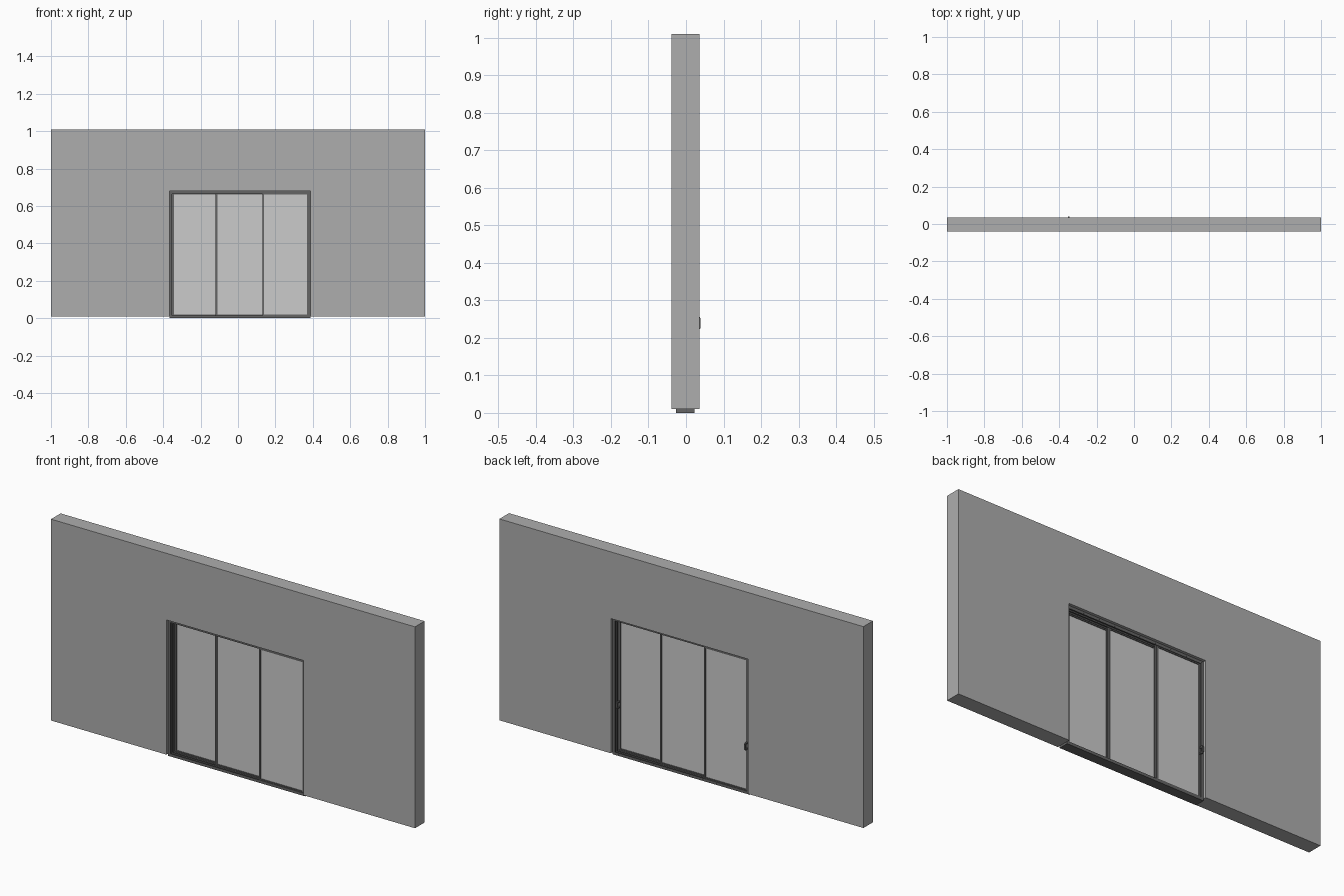
import bpy, bmesh

if "Cube" in bpy.data.objects:
    bpy.data.objects.remove(bpy.data.objects["Cube"])


def mat(name, v):
    m = bpy.data.materials.new(name)
    m.diffuse_color = (v, v, v, 1)
    m.use_nodes = True
    m.node_tree.nodes["Principled BSDF"].inputs["Base Color"].default_value = m.diffuse_color
    return m


WALL, DARK, GLASS = mat("wall_grey", 0.42), mat("dark_metal", 0.13), mat("pale_glass", 0.75)


def finish(name, bm, material):
    bmesh.ops.recalc_face_normals(bm, faces=bm.faces)
    me = bpy.data.meshes.new(name)
    bm.to_mesh(me)
    bm.free()
    ob = bpy.data.objects.new(name, me)
    bpy.context.collection.objects.link(ob)
    me.materials.append(material)
    return ob


def extrude(name, points, offset, material):
    """Closed flat outline pushed along an offset vector."""
    bm = bmesh.new()
    face = bm.faces.new([bm.verts.new(p) for p in points])
    res = bmesh.ops.extrude_face_region(bm, geom=[face], use_keep_orig=True)
    verts = [v for v in res["geom"] if isinstance(v, bmesh.types.BMVert)]
    bmesh.ops.translate(bm, verts=verts, vec=offset)
    return finish(name, bm, material)


def ring(name, x0, x1, z0, z1, left, right, rail, y0, y1):
    """Rectangular frame with its own stile and rail widths."""
    outer = [(x0, z0), (x1, z0), (x1, z1), (x0, z1)]
    a, b, c, d = x0 + left, x1 - right, z0 + rail, z1 - rail
    inner = [(a, c), (b, c), (b, d), (a, d)]
    bm = bmesh.new()
    loops = [[bm.verts.new((x, y, z)) for x, z in pts]
             for pts, y in ((outer, y0), (inner, y0), (inner, y1), (outer, y1))]
    for k in range(4):
        p, q = loops[k], loops[(k + 1) % 4]
        for i in range(4):
            j = (i + 1) % 4
            bm.faces.new((p[i], p[j], q[j], q[i]))
    return finish(name, bm, DARK)


def handle(name, x, y):
    """Bow handle: side profile extruded across its width."""
    prof = [(0, .222), (.018, .222), (.0215, .227), (.0215, .252), (.018, .257),
            (0, .257), (0, .250), (.015, .250), (.015, .229), (0, .229)]
    extrude(name, [(x, y + dy, z) for dy, z in prof], (.007, 0, 0), DARK)


X0, X1, TOP = -0.366, 0.388, 0.679

# Wall with the door opening notched out
wall = [(-1, .01), (X0, .01), (X0, TOP), (X1, TOP), (X1, .01), (1, .01), (1, 1.01), (-1, 1.01)]
extrude("wall", [(x, -.039, z) for x, z in wall], (0, .075, 0), WALL)

# Outer frame and the fins separating its three tracks
ring("door_frame", X0, X1, 0, TOP, .008, .008, .008, -.027, .022)
for i in range(4):
    y = -.027 + i * .0153
    ring(f"track_fin_{i + 1}", X0, X1, 0, TOP, .014, .013, .014, y, y + .003)

# Sliding panels stepping from the front track to the back track
panels = [("right", .132, .380, .008, .011, -.0178),
          ("middle", -.120, .140, .010, .008, -.0025),
          ("left", -.356, -.110, .013, .010, .0128)]
for side, a, b, l, r, y in panels:
    ring(f"{side}_panel_frame", a, b, .008, TOP - .008, l, r, .011, y - .005, y + .005)
    pane = [(a + l, .019), (b - r, .019), (b - r, .660), (a + l, .660)]
    extrude(f"{side}_glass", [(x, y - .0015, z) for x, z in pane], (0, .003, 0), GLASS)

# Pull handles on the outer stiles, facing inside
handle("left_handle", -.353, .0175)
handle("right_handle", .371, -.0128)
